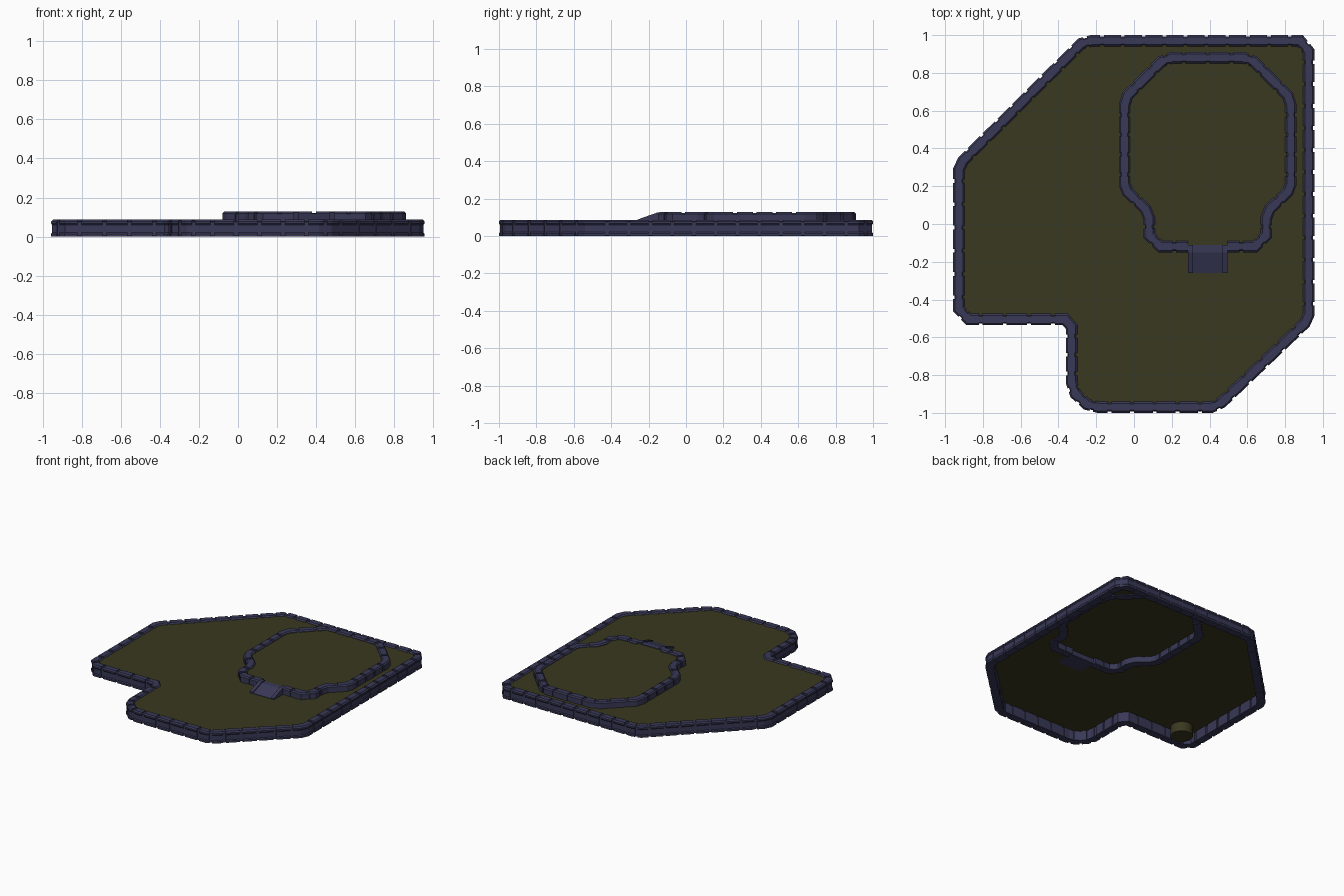
import bpy, bmesh
from mathutils import Vector

if "Cube" in bpy.data.objects:
    bpy.data.objects.remove(bpy.data.objects["Cube"])


def material(name, rgb):
    m = bpy.data.materials.new(name)
    m.diffuse_color = (*rgb, 1)
    m.use_nodes = True
    m.node_tree.nodes["Principled BSDF"].inputs["Base Color"].default_value = m.diffuse_color
    return m


STONE = material("dark_blue_stone", (0.04, 0.04, 0.095))
GROUND = material("olive_ground", (0.042, 0.04, 0.014))


def finish(bm, name, mat):
    bmesh.ops.recalc_face_normals(bm, faces=bm.faces)
    me = bpy.data.meshes.new(name)
    bm.to_mesh(me)
    bm.free()
    ob = bpy.data.objects.new(name, me)
    me.materials.append(mat)
    bpy.context.collection.objects.link(ob)
    return ob


def miters(path, closed):
    """Outward offset vector at each point of a clockwise path."""
    n, out = len(path), []
    for i in range(n):
        a = path[i - 1] if (closed or i > 0) else None
        b = path[(i + 1) % n] if (closed or i < n - 1) else None
        d1 = (path[i] - a).normalized() if a else (b - path[i]).normalized()
        d2 = (b - path[i]).normalized() if b else d1
        n1, n2 = Vector((-d1.y, d1.x)), Vector((-d2.y, d2.x))
        m = (n1 + n2).normalized()
        out.append(m / m.dot(n1))
    return out


def sweep(bm, pts, profile, closed=False):
    """Sweep a closed (offset, z) profile along a flat path."""
    rings = [[bm.verts.new((p.x + m.x * o, p.y + m.y * o, z)) for o, z in profile]
             for p, m in zip(pts, miters(pts, closed))]
    k = len(profile)
    for i in range(len(rings) if closed else len(rings) - 1):
        r, s = rings[i], rings[(i + 1) % len(rings)]
        for j in range(k):
            bm.faces.new((r[j], r[(j + 1) % k], s[(j + 1) % k], s[j]))
    if not closed:
        bm.faces.new(rings[0])
        bm.faces.new(rings[-1])


def block_runs(path, closed, step=0.114, gap=0.02):
    """Cut a path into block paths; corners stay inside a block."""
    runs, run = [], [path[0]]
    n = len(path)
    for i in range(n if closed else n - 1):
        a, b = path[i], path[(i + 1) % n]
        length = (b - a).length
        d = (b - a) / length
        count = round(length / step)
        for c in range(count):
            t = (c + 0.5) / count * length
            runs.append(run + [a + d * (t - gap / 2)])
            run = [a + d * (t + gap / 2)]
        run.append(b)
    if closed:
        runs[0] = run + runs[0][1:]
    else:
        runs.append(run)
    return runs


def wall(name, path, core, block, closed):
    bm = bmesh.new()
    sweep(bm, path, core, closed)
    finish(bm, name + "_core", STONE)
    bm = bmesh.new()
    for run in block_runs(path, closed):
        sweep(bm, run, block)
    finish(bm, name + "_blocks", STONE)


def floor(name, loops, z):
    bm = bmesh.new()
    for loop in loops:
        vs = [bm.verts.new((p.x, p.y, z)) for p in loop]
        for i in range(len(vs)):
            bm.edges.new((vs[i - 1], vs[i]))
    bmesh.ops.triangle_fill(bm, edges=bm.edges[:], use_beauty=True, normal=(0, 0, 1))
    ob = finish(bm, name, GROUND)
    if ob.data.polygons[0].normal.z < 0:
        ob.data.flip_normals()


# Outer wall centre line, clockwise
outer = [Vector(p) for p in [
    (-0.28, 0.955), (-0.225, 0.97), (0.88, 0.97), (0.925, 0.915),
    (0.925, -0.48), (0.905, -0.525), (0.465, -0.945), (0.41, -0.97),
    (-0.19, -0.97), (-0.25, -0.955), (-0.31, -0.90), (-0.33, -0.84),
    (-0.33, -0.545), (-0.365, -0.505), (-0.875, -0.505), (-0.927, -0.45),
    (-0.927, 0.29), (-0.905, 0.335)]]

# Raised wall: right half from the back middle to the ramp, mirrored about its axis
AXIS = 0.39
half = [(0.19, 0.88), (0.245, 0.86), (0.425, 0.68), (0.44, 0.63),
        (0.44, 0.21), (0.425, 0.17), (0.33, 0.08), (0.31, 0.03),
        (0.31, -0.06), (0.25, -0.12), (0.105, -0.12)]
inner = ([Vector((AXIS - x, y)) for x, y in reversed(half)]
         + [Vector((AXIS + x, y)) for x, y in half])

wall("outer_wall", outer,
     [(.022, .002), (.022, .075), (.016, .081), (-.016, .081), (-.024, .075), (-.024, .002)],
     [(.03, 0), (.03, .014), (.025, .021), (.025, .06), (.03, .067), (.03, .078),
      (.021, .087), (-.021, .087), (-.03, .078), (-.03, 0)], True)
wall("raised_wall", inner,
     [(.023, .072), (.023, .116), (.016, .122), (-.016, .122), (-.023, .116), (-.023, .072)],
     [(.03, .07), (.03, .119), (.021, .128), (-.021, .128), (-.03, .119), (-.03, .07)], False)

# Ground surfaces
floor("lower_floor", [outer, inner], 0.077)
floor("raised_floor", [inner], 0.115)


# Ramp with two side rails
def ramp_part(name, x0, x1, lift):
    prof = [(-0.26, .077), (-0.26, .08 + lift), (-0.15, .119 + lift),
            (-0.11, .119 + lift), (-0.11, .077)]
    bm = bmesh.new()
    sides = [[bm.verts.new((x, y, z)) for y, z in prof] for x in (x0, x1)]
    for s in sides:
        bm.faces.new(s)
    for j in range(5):
        k = (j + 1) % 5
        bm.faces.new((sides[0][j], sides[0][k], sides[1][k], sides[1][j]))
    finish(bm, name, STONE)


ramp_part("ramp", 0.31, 0.47, 0)
ramp_part("ramp_rail_left", 0.285, 0.312, 0.008)
ramp_part("ramp_rail_right", 0.468, 0.495, 0.008)

# Round post under the floor
bm = bmesh.new()
bmesh.ops.create_cone(bm, cap_ends=True, segments=24, radius1=0.08, radius2=0.08, depth=0.075)
bmesh.ops.translate(bm, verts=bm.verts, vec=(-0.78, -0.40, 0.0385))
finish(bm, "under_post", GROUND)
